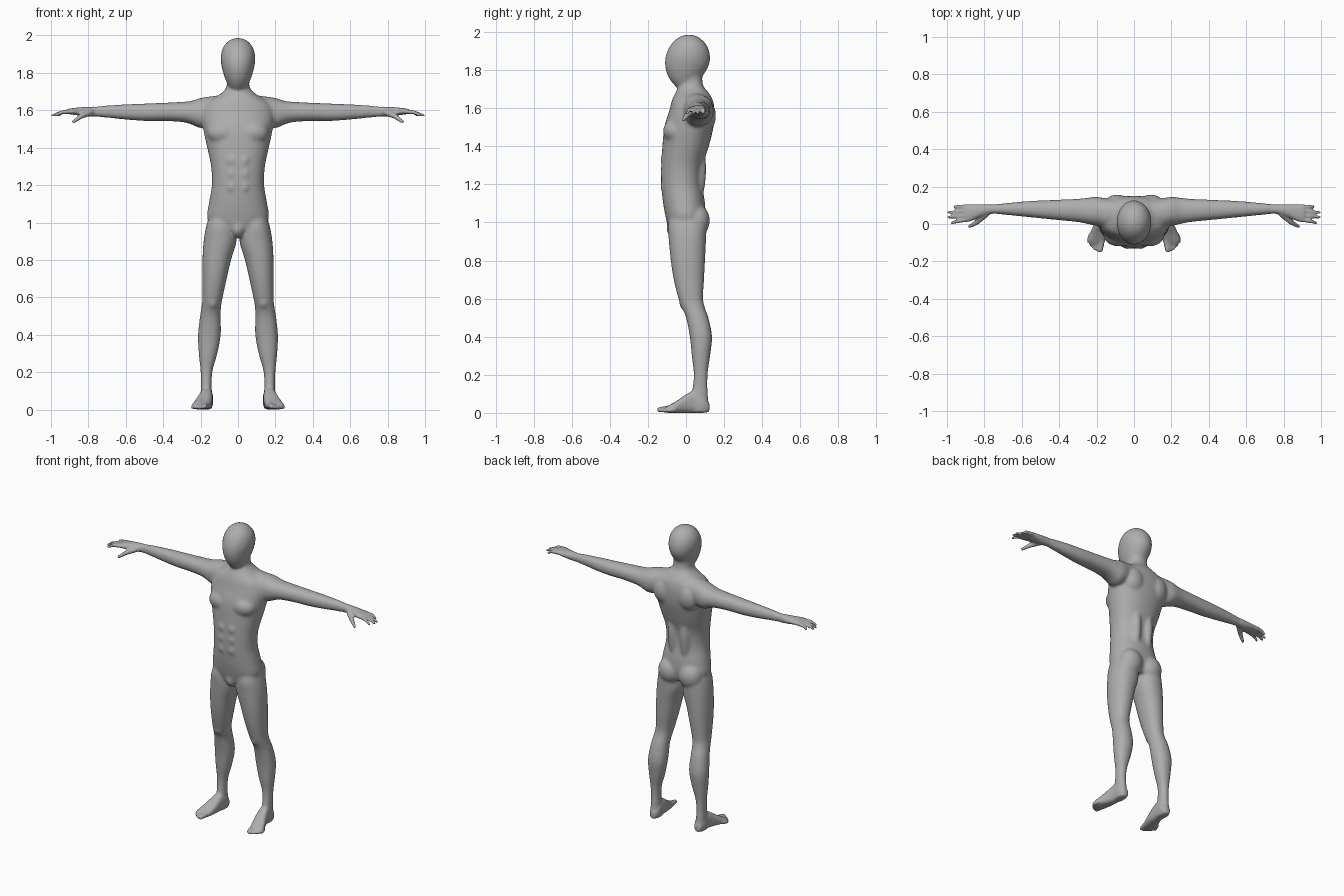
import bpy
import bmesh
from math import sin, cos, pi, copysign
from mathutils import Vector, Matrix

if "Cube" in bpy.data.objects:
    bpy.data.objects.remove(bpy.data.objects["Cube"], do_unlink=True)

CM = 0.01  # every measure below is in hundredths of a unit
SIDES = 40
STEPS = 6

grey = bpy.data.materials.new("mannequin grey")
grey.use_nodes = True
grey.diffuse_color = (0.42, 0.42, 0.42, 1)
grey.node_tree.nodes["Principled BSDF"].inputs["Base Color"].default_value = grey.diffuse_color

bm = bmesh.new()


def spline(rows):
    """Smoothly interpolate the rows of a loft."""
    rows = [Vector(row) for row in rows]
    result = []
    for i in range(len(rows) - 1):
        before, start, end = rows[max(i - 1, 0)], rows[i], rows[i + 1]
        after = rows[min(i + 2, len(rows) - 1)]
        for step in range(STEPS):
            t = step / STEPS
            result.append(start + (end - before) * (t / 2)
                          + (before * 2 - start * 5 + end * 4 - after) * (t * t / 2)
                          + (start * 3 - before - end * 3 + after) * (t ** 3 / 2))
    return result + [rows[-1]]


def loft(axis, rows, power=2.2):
    """Tube along an axis; a row is position, then low and high on the other two axes."""
    rings = []
    for pos, a_low, a_high, b_low, b_high in spline(rows):
        ring = []
        for k in range(SIDES):
            c, s = cos(2 * pi * k / SIDES), sin(2 * pi * k / SIDES)
            c, s = (copysign(abs(v) ** (2 / power), v) for v in (c, s))
            point = [(a_low + a_high) / 2 + c * (a_high - a_low) / 2,
                     (b_low + b_high) / 2 + s * (b_high - b_low) / 2]
            point.insert("xyz".index(axis), pos)
            ring.append(bm.verts.new(Vector(point) * CM))
        rings.append(ring)
    for low, high in zip(rings, rings[1:]):
        for k in range(SIDES):
            n = (k + 1) % SIDES
            bm.faces.new((low[k], low[n], high[n], high[k]))
    bm.faces.new(rings[0])
    bm.faces.new(rings[-1])


def blob(centre, radii, detail=3):
    """Ellipsoid muscle."""
    matrix = Matrix.Translation(Vector(centre) * CM) @ Matrix.Diagonal((*[r * CM for r in radii], 1))
    bmesh.ops.create_icosphere(bm, subdivisions=detail, radius=1, matrix=matrix)


def digit(start, end, r_start, r_end, count=14):
    """Tapering finger or toe segment."""
    for i in range(count):
        t = i / (count - 1)
        blob(Vector(start).lerp(Vector(end), t), [r_start + (r_end - r_start) * t] * 3, 2)


# Arm and palm, running out from inside the chest
loft("x", [(6, 1, 12, 156, 168.3), (14, -2, 13.5, 152, 167.5), (20, -1, 14.5, 150.5, 166.6),
           (25, 0, 14, 152.5, 165), (30, 1, 13.5, 153.7, 164.5), (40, 2, 13, 154.3, 164),
           (50, 3, 12.6, 154.3, 163.6), (60, 4, 12, 155, 163.2), (70, 5, 11, 156, 162.6),
           (76, 5.4, 10.5, 156.5, 162), (82, 3.8, 10.6, 156.8, 161.8),
           (88, 1.2, 10.5, 157.6, 161.2), (91, 1.5, 10, 158, 160.8)])

# Fingers and thumb
for i, (tip_x, tip_y) in enumerate([(97.3, 0.6), (99.2, 3.6), (99.2, 6.2), (96, 9.2)]):
    knuckle = (89, 2.4 + 2.3 * i, 159.4)
    middle = (94, (knuckle[1] + tip_y) / 2, 159)
    digit(knuckle, middle, 1.35, 1.1)
    digit(middle, (tip_x, tip_y, 157.3), 1.1, 0.85)
digit((79, 5.5, 159), (84, 1, 156.8), 1.9, 1.5)
digit((84, 1, 156.8), (88, -1.4, 153.8), 1.5, 0.95)

# Leg
loft("z", [(104, 3, 15, -8, 9), (98, 1.5, 17, -9.5, 10.5), (90, 0.8, 18.4, -9, 10.5),
           (80, 3.7, 19, -8, 10), (70, 6, 19, -6.5, 9.5), (60, 8.2, 19, -4, 9),
           (55, 9, 19.5, -2, 10), (50, 9.3, 20.3, 0, 11.8), (40, 9.2, 21.4, 2, 13.7),
           (30, 11, 21, 3, 12.7), (20, 13.7, 20, 4, 11.4), (10, 14, 19.8, 3, 11.4),
           (4, 13.4, 20, 2, 12), (0.5, 14, 19.6, 2, 12)])
blob((13.7, 0.8, 58), (3.4, 4.5, 5))

# Foot and toes
loft("y", [(12.3, 14.8, 18.5, 0.5, 5), (9, 13.3, 20, 0, 9), (4, 13.5, 20.3, 0, 11.5),
           (-1, 13.8, 21.8, 0, 9), (-5, 14.4, 23.5, 0, 6.2), (-9, 15.4, 24.6, 0, 4),
           (-11, 16.5, 23.5, 0.2, 2.8)], power=2.6)
for i in range(5):
    r = 1.7 - 0.35 * min(i, 1) - 0.06 * i
    digit((17.2 + 1.55 * i, i * 0.8 - 9, r + 0.6), (18 + 1.6 * i, 0.3 * i * i - 14, r), r, r * 0.85)

# Muscles of one side: chest, shoulder blade, back column, buttock, abdomen
blob((8, -5.8, 148), (8.5, 6.3, 6.5))
blob((9, 9.5, 156), (7.5, 6.3, 9))
blob((4.5, 4.5, 128), (4, 6.2, 20))
blob((7.6, 5.8, 101), (7.8, 6.8, 8.5))
for height in (119, 126, 133):
    blob((3.5, -10.5, height), (3.2, 3.1, 3.6))

# Mirror everything so far
copy = bmesh.ops.duplicate(bm, geom=bm.verts[:] + bm.edges[:] + bm.faces[:])
for element in copy["geom"]:
    if isinstance(element, bmesh.types.BMVert):
        element.co.x *= -1

# Torso and neck
torso_rows = [(96, 10, -9, 8), (102, 16.3, -10.5, 10), (110, 15.6, -12, 10), (120, 14, -13, 8.5),
              (130, 14.4, -13, 9), (140, 16.5, -12.4, 12), (150, 18.6, -11.4, 14.4),
              (158, 19.5, -9, 15), (164, 17, -7.4, 14.2), (168, 10.5, -5.6, 12),
              (172, 6.4, -3.6, 9), (178, 6, -3, 8.5)]
loft("z", [(z, -w, w, front, back) for z, w, front, back in torso_rows])
blob((0, -5, 97), (4, 5.5, 5.5))

# Head
head_rows = [(171, 3.6, -5, 2), (174, 5.6, -7.8, 6), (178, 7.3, -10, 9.5), (183, 8.7, -11.1, 12.2),
             (188, 9.3, -10.5, 12.6), (193, 8.3, -8.2, 11), (196.5, 5.8, -5, 7.8),
             (198.1, 3.2, -2, 5), (198.7, 1, 0.5, 2)]
loft("z", [(z, -w, w, front, back) for z, w, front, back in head_rows], power=2)

# Fuse all volumes into one skin, then relax it
bmesh.ops.recalc_face_normals(bm, faces=bm.faces)
mesh = bpy.data.meshes.new("volumes")
bm.to_mesh(mesh)
bm.free()
volumes = bpy.data.objects.new("volumes", mesh)
volumes.hide_render = True
bpy.context.collection.objects.link(volumes)
remesh = volumes.modifiers.new("fuse", "REMESH")
remesh.mode = "VOXEL"
remesh.voxel_size = 0.0062
fused = volumes.evaluated_get(bpy.context.evaluated_depsgraph_get())
skin = bmesh.new()
skin.from_mesh(fused.to_mesh())
fused.to_mesh_clear()
bpy.data.objects.remove(volumes, do_unlink=True)
for turn in range(14):
    fine = turn < 3  # hands, feet get only a few passes
    soft = [v for v in skin.verts if fine or (abs(v.co.x) < 0.77 and v.co.z > 0.12)]
    bmesh.ops.smooth_vert(skin, verts=soft, factor=0.5, use_axis_x=True, use_axis_y=True, use_axis_z=True)


def part(name, *planes):
    """Keep the skin on the positive side of each plane as its own object."""
    piece = skin.copy()
    for point, normal in planes:
        bmesh.ops.bisect_plane(piece, geom=piece.verts[:] + piece.edges[:] + piece.faces[:],
                               plane_co=point, plane_no=normal, clear_inner=True)
    data = bpy.data.meshes.new(name)
    piece.to_mesh(data)
    piece.free()
    data.shade_smooth()
    data.materials.append(grey)
    bpy.context.collection.objects.link(bpy.data.objects.new(name, data))


def facing(axis, place, sign=1):
    unit = Vector([float(axis == a) for a in "xyz"])
    return unit * place, unit * sign


# Separate the parts along their seams
neck_point, neck_normal = Vector((0, 0.025, 1.717)), Vector((0, -0.38, 0.92))
part("head", (neck_point, neck_normal))
part("torso", (neck_point, -neck_normal), facing("z", 1.1),
     facing("x", 0.2, -1), facing("x", -0.2))
part("legs", facing("z", 1.1, -1), facing("z", 0.19))
for side, s in (("left", 1), ("right", -1)):
    part(side + "_arm", facing("z", 1.3), facing("x", 0.2 * s, s), facing("x", 0.76 * s, -s))
    part(side + "_hand", facing("z", 1.3), facing("x", 0.76 * s, s))
    part(side + "_foot", facing("z", 0.19, -1), facing("x", 0, s))
skin.free()
